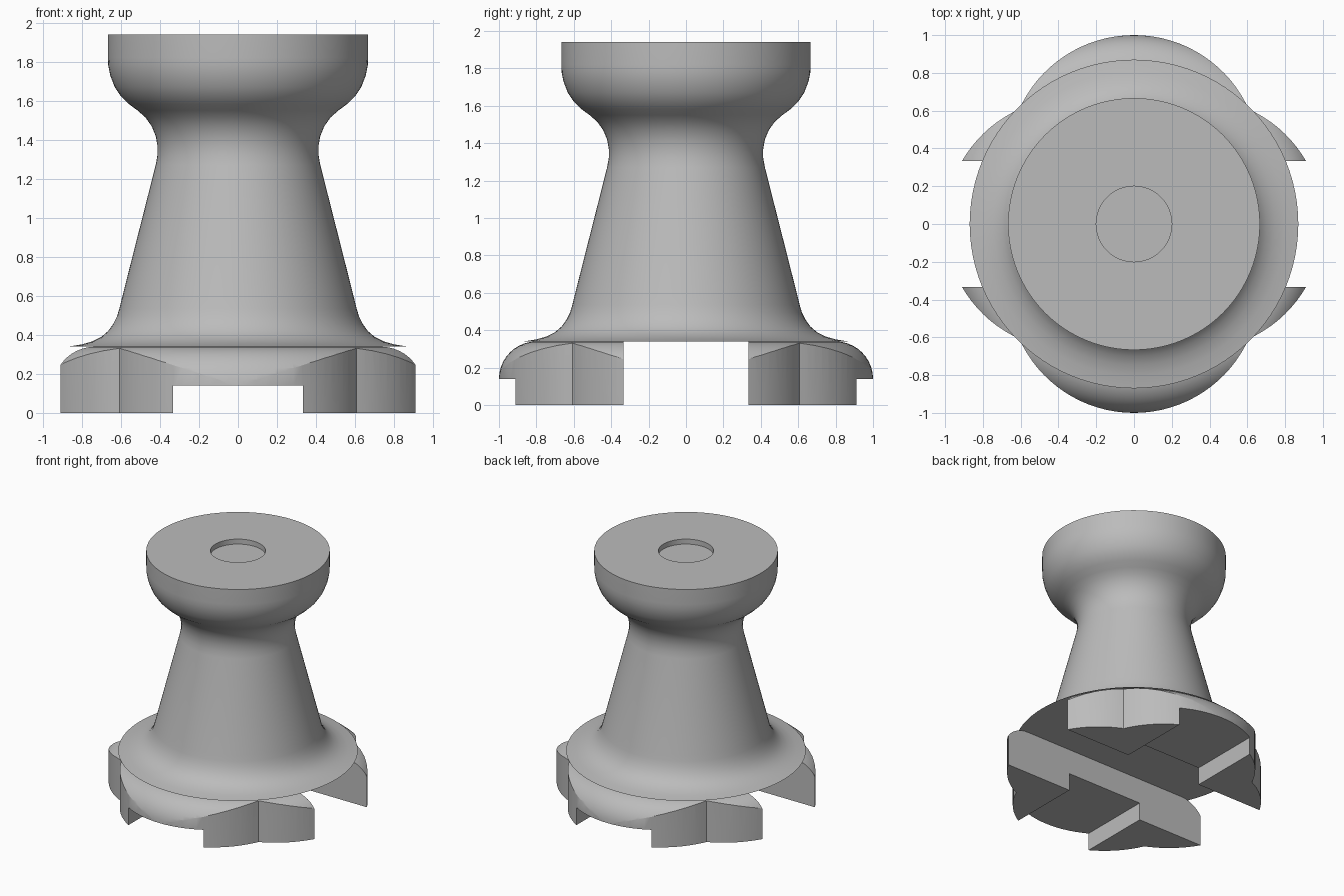
import bpy, bmesh, math

cube = bpy.data.objects.get("Cube")
if cube:
    bpy.data.objects.remove(cube, do_unlink=True)

grey = bpy.data.materials.new("plain grey")
grey.use_nodes = True
grey.diffuse_color = (0.5, 0.5, 0.5, 1)
grey.node_tree.nodes["Principled BSDF"].inputs["Base Color"].default_value = (0.5, 0.5, 0.5, 1)

THIRD = 1 / 3      # half slot width and lobe offset
LOBE = 2 / 3       # lobe radius
DECK = 0.34        # top of the foot
STEP = 0.14        # ceiling of the shallow slot


def add_object(name, bm):
    bmesh.ops.recalc_face_normals(bm, faces=bm.faces)
    mesh = bpy.data.meshes.new(name)
    bm.to_mesh(mesh)
    bm.free()
    mesh.materials.append(grey)
    obj = bpy.data.objects.new(name, mesh)
    bpy.context.collection.objects.link(obj)
    return obj


def lathe(name, profile, steps=96):
    """Closed solid of revolution; first and last points lie on the axis."""
    bm = bmesh.new()
    verts = [bm.verts.new((r, 0, z)) for r, z in profile]
    edges = [bm.edges.new(pair) for pair in zip(verts, verts[1:])]
    bmesh.ops.spin(bm, geom=verts + edges, cent=(0, 0, 0), axis=(0, 0, 1),
                   angle=math.tau, steps=steps, use_duplicate=False)
    bmesh.ops.remove_doubles(bm, verts=bm.verts, dist=1e-5)
    return add_object(name, bm)


def prism(name, outline, z0, z1):
    bm = bmesh.new()
    face = bm.faces.new([bm.verts.new((x, y, z0)) for x, y in outline])
    top = bmesh.ops.extrude_face_region(bm, geom=[face])["geom"]
    bmesh.ops.translate(bm, vec=(0, 0, z1 - z0),
                        verts=[v for v in top if isinstance(v, bmesh.types.BMVert)])
    return add_object(name, bm)


def rectangle(x, y):
    return [(-x, -y), (x, -y), (x, y), (-x, y)]


def smooth(obj):
    bpy.ops.object.select_all(action="DESELECT")
    obj.select_set(True)
    bpy.context.view_layer.objects.active = obj
    bpy.ops.object.shade_smooth_by_angle(angle=math.radians(28))


# Waisted body with flared skirt, cupped head and a shallow round recess
body = lathe("body", [
    (0, DECK), (0.87, DECK), (0.80, 0.351), (0.745, 0.367), (0.70, 0.39),
    (0.665, 0.42), (0.64, 0.455), (0.62, 0.495), (0.608, 0.535), (0.597, 0.58),
    (0.422, 1.27), (0.413, 1.32), (0.413, 1.37), (0.422, 1.42), (0.443, 1.47),
    (0.475, 1.515), (0.515, 1.55), (0.56, 1.583), (0.60, 1.622), (0.632, 1.67),
    (0.655, 1.73), (0.665, 1.78), (LOBE, 1.82), (LOBE, 1.94),
    (0.2, 1.94), (0.2, 1.90), (0, 1.90)])
smooth(body)

# Four-lobed foot: outline of four overlapping circles
outline = []
for quarter in range(4):
    for i in range(32):
        a = math.radians(-45 + 90 * i / 32)
        r = THIRD * math.cos(a) + math.sqrt(LOBE**2 - (THIRD * math.sin(a))**2)
        a += quarter * math.pi / 2
        outline.append((r * math.cos(a), r * math.sin(a)))
foot = prism("slotted_foot", outline, 0, DECK)

# Cutters: rounded shoulder, deep slot along x, shallow slot along y
shoulder = [(0, -0.1), (1.05, -0.1), (1.05, 0.08), (1.0, STEP)]
for i in range(1, 11):
    a = math.pi / 2 * i / 10
    shoulder.append((0.8 + 0.2 * math.cos(a), STEP + 0.2 * math.sin(a)))
shoulder.append((0, DECK))
cutters = [
    (lathe("shoulder_cutter", shoulder, 128), "INTERSECT"),
    (prism("deep_slot_cutter", rectangle(1.5, THIRD), -0.2, 0.6), "DIFFERENCE"),
    (prism("shallow_slot_cutter", rectangle(THIRD, 1.5), -0.2, STEP), "DIFFERENCE")]
for cutter, operation in cutters:
    cutter.hide_render = True
    mod = foot.modifiers.new(cutter.name, "BOOLEAN")
    mod.operation = operation
    mod.solver = "EXACT"
    mod.object = cutter

# Bake the cuts, then drop the cutters
bpy.context.view_layer.update()
graph = bpy.context.evaluated_depsgraph_get()
foot_mesh = bpy.data.meshes.new_from_object(foot.evaluated_get(graph))
foot.modifiers.clear()
foot.data = foot_mesh
for cutter, _ in cutters:
    bpy.data.objects.remove(cutter, do_unlink=True)
smooth(foot)
